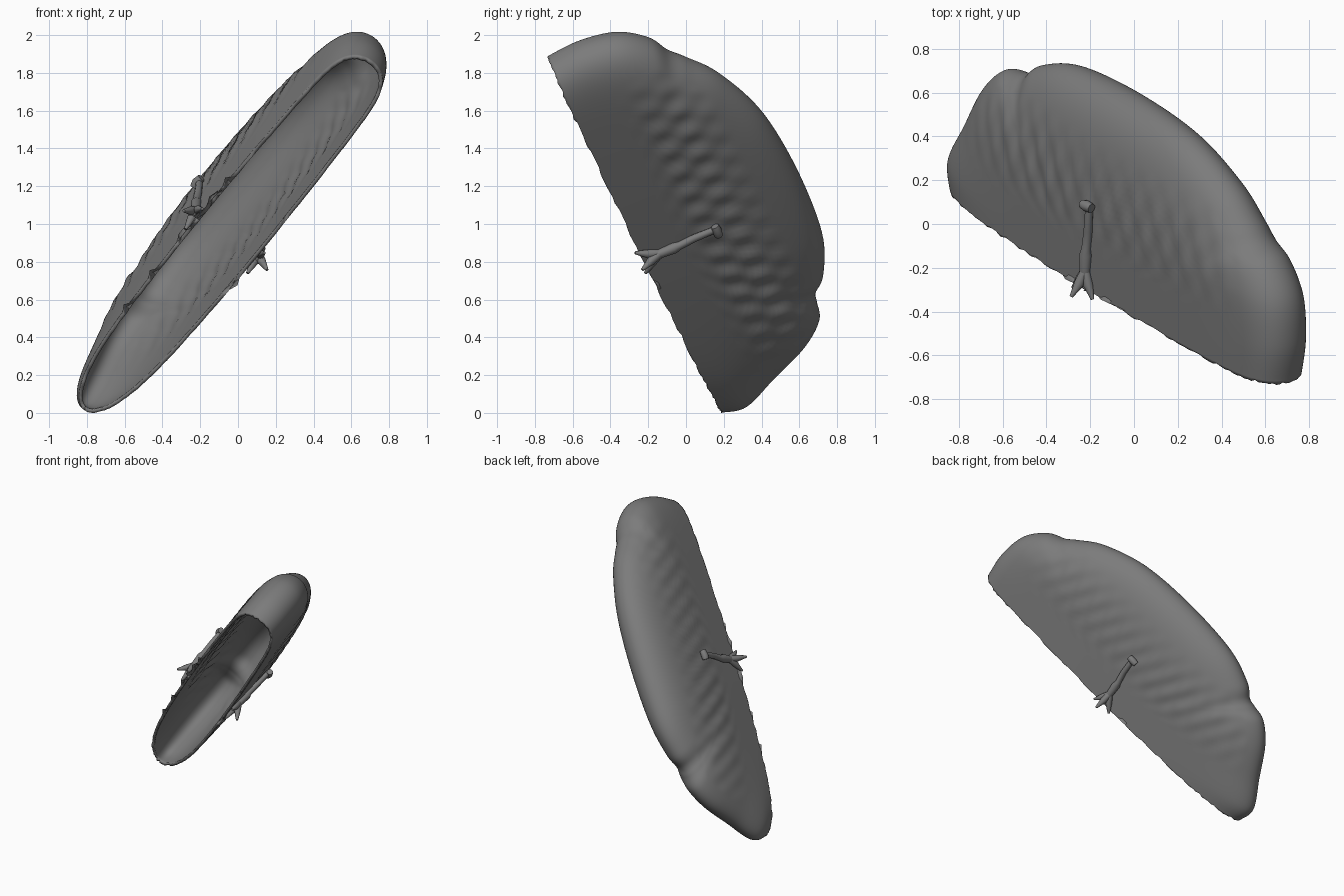
import bpy, bmesh, math, random
from mathutils import Vector, Matrix

if "Cube" in bpy.data.objects:
    bpy.data.objects.remove(bpy.data.objects["Cube"])

random.seed(4)

# Tilted working frame: u along the open straight side, v into the dome, w across the thickness
U = Vector((0.593, -0.36, 0.72)).normalized()
V = Vector((0.073, 0.915, 0.397))
V = (V - V.dot(U) * U).normalized()
W = U.cross(V)
C = (0.72, 0.12, 0.625)
FRAME = Matrix((U, V, W)).transposed().to_4x4()
FRAME.translation = U * C[0] + V * C[1] + W * C[2]

GREY = bpy.data.materials.new("dark_grey")
GREY.diffuse_color = (0.2, 0.2, 0.2, 1)
GREY.use_nodes = True
GREY.node_tree.nodes["Principled BSDF"].inputs["Base Color"].default_value = GREY.diffuse_color


def finish(name, bm, angle=40):
    mesh = bpy.data.meshes.new(name)
    bmesh.ops.recalc_face_normals(bm, faces=bm.faces)
    bm.to_mesh(mesh)
    bm.free()
    mesh.materials.append(GREY)
    ob = bpy.data.objects.new(name, mesh)
    bpy.context.collection.objects.link(ob)
    ob.matrix_world = FRAME
    bpy.ops.object.select_all(action='DESELECT')
    ob.select_set(True)
    bpy.context.view_layer.objects.active = ob
    bpy.ops.object.shade_smooth_by_angle(angle=math.radians(angle))
    return ob


# Half-round outline with a stepped cap at each end
OUTLINE = [(2.02, .13), (2.03, .32), (1.985, .52), (1.87, .66), (1.75, .72), (1.66, .79),
           (1.48, .91), (1.15, 1.02), (.72, 1.05), (.28, 1.02), (.03, .93), (-.06, .85),
           (-.13, .83), (-.24, .80), (-.36, .67), (-.47, .45), (-.57, .25), (-.54, .12)]
OUTLINE = [Vector((u - C[0], v - C[1])) for u, v in OUTLINE]


def smooth_path(pts, steps):
    out = []
    for i in range(len(pts) - 1):
        a, b = pts[i], pts[i + 1]
        p = pts[i - 1] if i else a
        n = pts[i + 2] if i + 2 < len(pts) else b
        for k in range(steps):
            t = k / steps
            out.append(.5 * (2 * a + (b - p) * t + (2 * p - 5 * a + 4 * b - n) * t * t
                             + (3 * a - p - 3 * b + n) * t ** 3))
    return out + [pts[-1]]


def relief(u, v):
    """Staggered rows of soft plates between the flat lip band and the rim."""
    fade = max(0, 1 - ((v - .48) / .24) ** 2) * max(0, 1 - (u / 1.1) ** 4)
    return .009 * fade * math.sin(u * 42 + v * 6) * math.sin(v * math.pi / .15)


# Hollow dome shell, blunt at the ends and rounded along the rim
rim = smooth_path(OUTLINE, 8)
N = 44
bm = bmesh.new()
grid = []
for j, p in enumerate(rim):
    ca = p.x / p.length
    power = 5 + (10 if ca > 0 else 2) * abs(ca) ** 6
    row = []
    for i in range(-N, N + 1):
        s = math.sin((1 - abs(i) / N) * math.pi / 2)
        q = p * s
        swell = .012 * min(1, max(0, q.y / .4))
        drop = .03 if q.x > 0 else .05
        h = (.192 + swell - drop * (q.x / 1.3) ** 2) * math.sqrt(max(0, 1 - s ** power))
        if s < .93:
            h += relief(q.x, q.y)
        y = q.y
        if j in (0, len(rim) - 1):          # ragged lip of the opening
            y += random.uniform(-.006, .006)
        row.append(bm.verts.new((q.x, y, h * (-1 if i < 0 else 1))))
    grid.append(row)
for a, b in zip(grid, grid[1:]):
    for i in range(2 * N):
        bm.faces.new((a[i], a[i + 1], b[i + 1], b[i]))
bmesh.ops.remove_doubles(bm, verts=bm.verts, dist=.0008)
shell = finish("dome_shell", bm, 60)
mod = shell.modifiers.new("wall", 'SOLIDIFY')
mod.thickness = .02
mod.offset = -1


def tube(bm, pts, radii, n=10):
    """Round tube along points, capped at both ends."""
    rings = []
    for i, p in enumerate(pts):
        p = Vector(p)
        d = (Vector(pts[min(i + 1, len(pts) - 1)]) - Vector(pts[max(i - 1, 0)])).normalized()
        x = d.orthogonal().normalized()
        y = d.cross(x)
        rings.append([bm.verts.new(p + radii[i] * (x * math.cos(k * math.tau / n)
                                                   + y * math.sin(k * math.tau / n))) for k in range(n)])
    for a, b in zip(rings, rings[1:]):
        for k in range(n):
            bm.faces.new((a[k], a[(k + 1) % n], b[(k + 1) % n], b[k]))
    bm.faces.new(rings[0])
    bm.faces.new(rings[-1])


# One forked strut on each side face
for side, label in ((1, "upper"), (-1, "lower")):
    bm = bmesh.new()
    tube(bm, [(.01, .43, side * .22), (.01, .3, side * .215), (0, .21, side * .21),
              (0, .18, side * .21), (0, .08, side * .205), (0, .03, side * .205)],
         [.018, .021, .022, .03, .024, .03])
    tube(bm, [(-.03, .42, side * .225), (0, .425, side * .23), (.035, .425, side * .225)],
         [.022, .026, .022])
    for du, dw in ((-.08, 0), (.07, .0), (0, .07)):
        tube(bm, [(0, .1, side * .205), (du * .4, .04, side * (.205 + dw * .4)),
                  (du, -.02, side * (.205 + dw))], [.02, .024, .008])
    finish(label + "_strut", bm)
